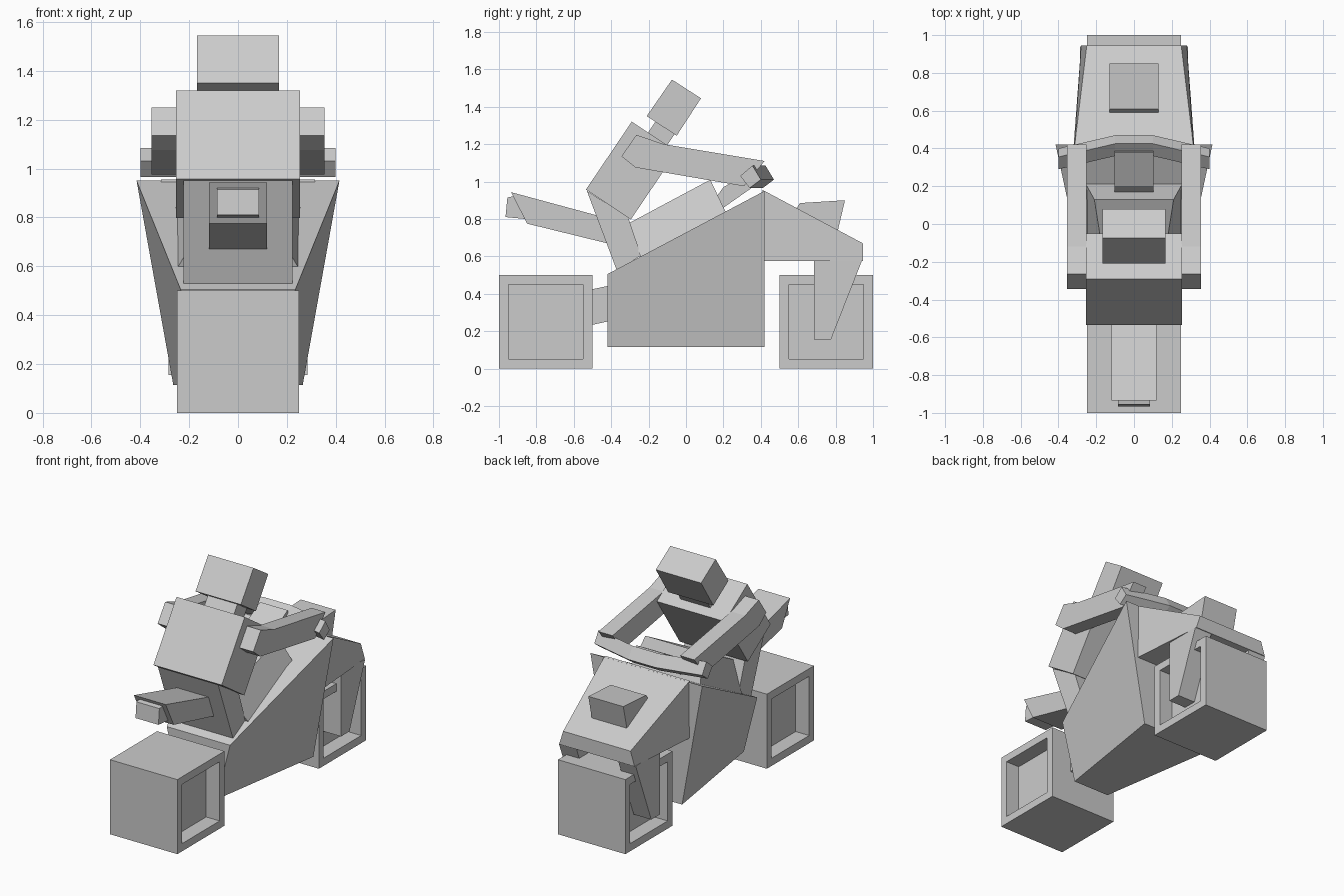
import bpy
import bmesh

default = bpy.data.objects.get("Cube")
if default:
    bpy.data.objects.remove(default, do_unlink=True)

# One shared colour
grey = bpy.data.materials.new("plain_grey")
grey.use_nodes = True
grey.diffuse_color = (0.6, 0.6, 0.6, 1)
grey.node_tree.nodes["Principled BSDF"].inputs["Base Color"].default_value = (0.6, 0.6, 0.6, 1)


def finish(name, bm):
    bmesh.ops.recalc_face_normals(bm, faces=bm.faces)
    mesh = bpy.data.meshes.new(name)
    bm.to_mesh(mesh)
    bm.free()
    mesh.materials.append(grey)
    obj = bpy.data.objects.new(name, mesh)
    bpy.context.collection.objects.link(obj)
    return obj


def loft(name, sections):
    """Join matching closed sections with side faces and cap both ends."""
    bm = bmesh.new()
    rings = [[bm.verts.new(p) for p in s] for s in sections]
    n = len(rings[0])
    for a, b in zip(rings, rings[1:]):
        for i in range(n):
            j = (i + 1) % n
            bm.faces.new((a[i], a[j], b[j], b[i]))
    bm.faces.new(rings[0])
    bm.faces.new(rings[-1])
    return finish(name, bm)


def slab(name, profile, half, centre=0.0):
    """Side profile (y, z) widened across x; half is one width or one per point."""
    halves = half if isinstance(half, list) else [half] * len(profile)
    return loft(name, [[(centre + s * h, y, z) for (y, z), h in zip(profile, halves)]
                       for s in (-1, 1)])


# Square wheels with recessed hubs
def wheel(name, y):
    bm = bmesh.new()
    bmesh.ops.create_cube(bm, size=0.5)
    for v in bm.verts:
        v.co.y += y
        v.co.z += 0.25
    bm.normal_update()
    hubs = [f for f in bm.faces if abs(f.normal.x) > 0.9]
    bmesh.ops.inset_individual(bm, faces=hubs, thickness=0.073)
    bmesh.ops.inset_individual(bm, faces=hubs, thickness=0, depth=-0.1)
    finish(name, bm)


wheel("rear_wheel", -0.75)
wheel("front_wheel", 0.75)

# Bike body, nose and frame
slab("body", [(-0.42, 0.115), (-0.42, 0.505), (0.42, 0.95), (0.42, 0.115)],
     [0.135, 0.235, 0.415, 0.265])
slab("rear_axle_link", [(-0.52, 0.23), (-0.52, 0.42), (-0.38, 0.45), (-0.38, 0.26)], 0.1)
slab("nose", [(0.41, 0.955), (0.945, 0.67), (0.945, 0.575), (0.41, 0.575)],
     [0.315, 0.25, 0.28, 0.32])
slab("dash", [(0.57, 0.83), (0.61, 0.885), (0.85, 0.9), (0.81, 0.73), (0.6, 0.8)], 0.13)
slab("tank", [(-0.31, 0.775), (0.13, 1.01), (0.22, 0.82), (-0.24, 0.59)],
     [0.14, 0.21, 0.26, 0.25])
slab("steering_stem", [(0.15, 0.9), (0.2, 0.97), (0.38, 1.07), (0.4, 1.0), (0.2, 0.86)], 0.103)

# Tail and light
slab("tail", [(-0.935, 0.943), (-0.35, 0.785), (-0.32, 0.645), (-0.85, 0.775)], 0.118)
slab("tail_light", [(-0.965, 0.81), (-0.955, 0.915), (-0.9, 0.925), (-0.86, 0.8)], 0.085)

# Handlebar bent back at both ends
grip = [(0.29, 1.03), (0.34, 0.965), (0.4, 1.01), (0.355, 1.085)]
loft("handlebar", [[(x, y + shift, z) for y, z in grip]
                   for x, shift in ((-0.4, 0), (-0.1, 0.07), (0.1, 0.07), (0.4, 0))])

# Rider
slab("hips", [(-0.53, 0.95), (-0.37, 0.525), (-0.24, 0.605), (-0.31, 0.81)], 0.223)
slab("torso", [(-0.535, 0.957), (-0.29, 1.32), (-0.05, 1.16), (-0.295, 0.797)], 0.253)
slab("neck", [(-0.22, 1.235), (-0.15, 1.34), (-0.05, 1.27), (-0.12, 1.165)], 0.11)
slab("head", [(-0.21, 1.35), (-0.075, 1.545), (0.08, 1.445), (-0.05, 1.245)], 0.168)

# Arms and front forks on both sides
for side, label in ((1, "left"), (-1, "right")):
    slab(label + "_arm", [(-0.345, 1.135), (-0.265, 1.25), (-0.12, 1.2), (0.42, 1.11),
                          (0.31, 0.975), (-0.27, 1.075)], 0.052, side * 0.303)
    slab(label + "_fork", [(0.685, 0.59), (0.685, 0.155), (0.775, 0.155), (0.94, 0.575)],
         0.065, side * 0.22)
